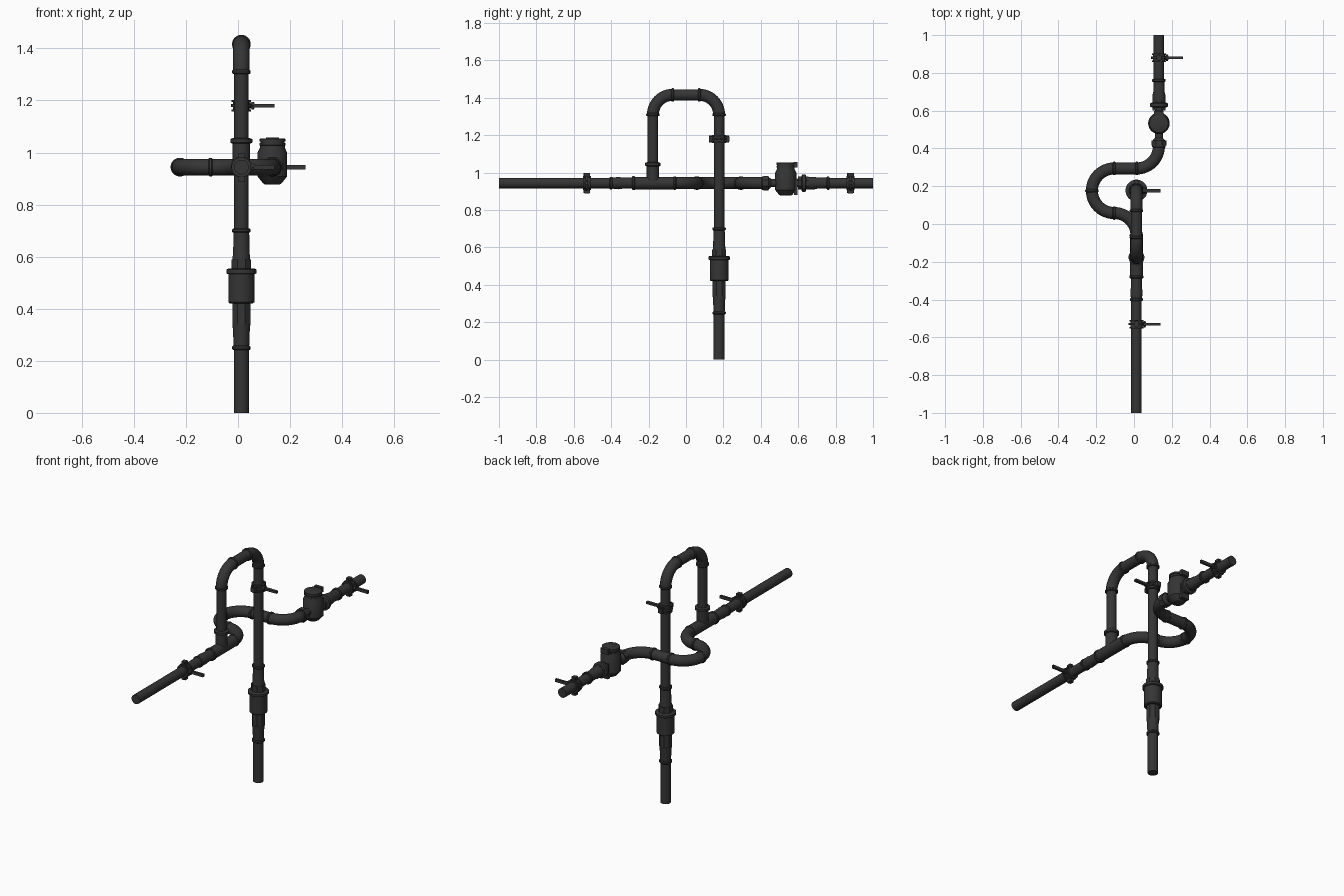
import bpy, bmesh
from math import pi, sin, cos, radians
from mathutils import Vector

if "Cube" in bpy.data.objects:
    bpy.data.objects.remove(bpy.data.objects["Cube"])

X, Y, Z = Vector((1, 0, 0)), Vector((0, 1, 0)), Vector((0, 0, 1))
MX, VY, TY, H = 0.013, 0.177, -0.177, 0.944   # riser x, riser y, tee y, run height
OX = 0.132                                    # outlet run x
P = 0.028                                     # pipe radius
dark = bpy.data.materials.new("dark_iron")
dark.diffuse_color = (0.035, 0.035, 0.035, 1)
dark.use_nodes = True
dark.node_tree.nodes["Principled BSDF"].inputs["Base Color"].default_value = dark.diffuse_color


def finish(name, bm):
    bmesh.ops.recalc_face_normals(bm, faces=bm.faces)
    me = bpy.data.meshes.new(name)
    bm.to_mesh(me)
    bm.free()
    ob = bpy.data.objects.new(name, me)
    bpy.context.collection.objects.link(ob)
    me.materials.append(dark)
    bpy.ops.object.select_all(action='DESELECT')
    ob.select_set(True)
    bpy.context.view_layer.objects.active = ob
    bpy.ops.object.shade_smooth_by_angle(angle=radians(35))
    return ob


def tube(name, rings, n, segs=32):
    """Skin of circles (centre, direction, radius); n lies in every circle's plane."""
    bm = bmesh.new()
    loops = []
    for c, d, r in rings:
        v = d.cross(n)
        loops.append([bm.verts.new(c + r * (n * cos(a) + v * sin(a)))
                      for a in [2 * pi * (i + 0.5) / segs for i in range(segs)]])
    for a, b in zip(loops, loops[1:]):
        for i in range(segs):
            j = (i + 1) % segs
            bm.faces.new((a[i], a[j], b[j], b[i]))
    bm.faces.new(loops[0])
    bm.faces.new(loops[-1])
    return finish(name, bm)


def lathe(name, base, axis, profile, segs=32):
    n = X if abs(axis.x) < 0.5 else Z
    return tube(name, [(base + axis * t, axis, r) for t, r in profile], n, segs)


def rod(name, base, axis, a, b, r, segs=32):
    return lathe(name, base, axis, [(a, r), (b, r)], segs)


def collar(name, base, axis, t, r=0.036, w=0.016):
    lathe(name, base, axis, [(t - w / 2, r - .004), (t - w / 4, r), (t + w / 4, r), (t + w / 2, r - .004)])


def elbow(name, centre, d0, d1, R=0.118, r=0.032):
    """Quarter bend: starts at centre - d1*R heading d0, ends at centre + d0*R heading d1."""
    rings = []
    for i in range(13):
        a = pi / 2 * i / 12
        rings.append((centre + R * (d0 * sin(a) - d1 * cos(a)), d0 * cos(a) + d1 * sin(a), r))
    tube(name, rings, d0.cross(d1))
    for k, (c, d, _) in enumerate((rings[0], rings[-1])):
        collar(f"{name}_collar_{k}", c, d, 0)


def box(name, centre, size):
    bm = bmesh.new()
    bmesh.ops.create_cube(bm, size=1)
    for v in bm.verts:
        v.co = centre + Vector([v.co[i] * size[i] for i in range(3)])
    return finish(name, bm)


def valve(name, c, axis):
    side = axis.cross(X)
    side = Vector([abs(k) for k in side])
    # ribbed body with end rims
    lathe(name + "_body", c, axis, [(-.022, .034), (-.022, .038), (-.014, .038), (-.014, .032), (-.006, .032),
          (-.006, .041), (.006, .041), (.006, .032), (.014, .032), (.014, .038), (.022, .038), (.022, .034)])
    # bolted ears, stem and lever
    box(name + "_ears", c, side * .11 + axis * .026 + X * .026)
    for s in (-1, 1):
        rod(f"{name}_bolt_{s}", c + side * .046 * s, axis, -.018, .018, .008, 6)
    rod(name + "_stem", c, X, 0, .05, .012, 16)
    rod(name + "_stem_nut", c, X, .038, .048, .017, 6)
    box(name + "_lever", c + X * .085, X * .084 + axis * .013 + side * .018)


# inlet run along y, with shut-off valve and tee
run = Vector((MX, 0, H))
rod("inlet_pipe", run, Y, -1, -.4, P)
valve("inlet_valve", run + Y * -.53, Y)
lathe("inlet_adapter", run, Y, [(-.4, .029), (-.36, .033), (-.34, .030), (-.28, .030)])
collar("inlet_adapter_collar", run, Y, -.4, .034)
rod("tee_run", run, Y, -.283, -.06, .034)
collar("tee_collar", run, Y, -.28, .038)
tee = Vector((MX, TY, 0))
rod("tee_branch", tee, Z, H, 1.05, .034)
lathe("tee_branch_collar", tee, Z, [(1.034, .034), (1.038, .042), (1.052, .042), (1.056, .030)])

# tall return loop
B = .106
rod("loop_riser", tee, Z, 1.04, 1.31, P)
elbow("loop_bend_first", Vector((MX, TY + B, 1.31)), Z, Y, B)
top = Vector((MX, 0, 1.31 + B))
rod("loop_top", top, Y, TY + B, VY - B, .030)
elbow("loop_bend_second", Vector((MX, VY - B, 1.31)), Y, -Z, B)

# vertical drop pipe with valve and filter housing
drop = Vector((MX, VY, 0))
rod("drop_pipe", drop, Z, .68, 1.31, P)
valve("drop_valve", drop + Z * 1.18, Z)
collar("drop_collar_upper", drop, Z, .70)
lathe("drop_adapter_upper", drop, Z, [(.55, .034), (.60, .034), (.61, .032), (.70, .030)])
rod("filter_nut_upper", drop, Z, .553, .59, .041, 8)
lathe("filter_flange", drop, Z, [(.533, .053), (.536, .058), (.55, .058), (.554, .052)])
lathe("filter_body", drop, Z, [(.42, .044), (.425, .05), (.54, .05)])
rod("filter_nut_lower", drop, Z, .34, .425, .037, 8)
lathe("drop_adapter_lower", drop, Z, [(.25, .030), (.31, .032), (.345, .035), (.35, .03)])
collar("drop_collar_lower", drop, Z, .25)
rod("ground_pipe", drop, Z, 0, .26, P + .001)

# sideways loop around the drop pipe
R = .118
elbow("side_bend_first", Vector((MX - R, -.06, H)), Y, -X, R)
x0, y0 = MX - R, -.06 + R
elbow("side_bend_second", Vector((x0, y0 + R, H)), -X, Y, R)
elbow("side_bend_third", Vector((x0, y0 + R, H)), Y, X, R)
y1 = y0 + 2 * R
rod("side_link", Vector((0, y1, H)), X, x0, OX - R, .031)
elbow("side_bend_fourth", Vector((OX - R, y1 + R, H)), X, Y, R)

# meter unions and outlet run
out = Vector((OX, 0, H))
rod("meter_inlet_nut", out, Y, .415, .442, .042, 8)
lathe("meter_inlet_cone", out, Y, [(.44, .036), (.455, .022), (.50, .022)])
rod("meter_outlet_neck", out, Y, .56, .625, .022)
lathe("meter_outlet_flange", out, Y, [(.618, .04), (.622, .047), (.638, .047), (.642, .04)])
rod("meter_outlet_nut", out, Y, .60, .655, .037, 8)
lathe("outlet_adapter", out, Y, [(.65, .034), (.685, .034), (.70, .030), (.76, .030)])
collar("outlet_collar", out, Y, .76)
rod("outlet_pipe", out, Y, .74, 1, P)
valve("outlet_valve", out + Y * .88, Y)

# meter body, register and hinged lid
meter = Vector((OX, .533, 0))
lathe("meter_body", meter, Z, [(.878, .030), (.882, .036), (.908, .057), (1.0, .057), (1.018, .048), (1.03, .048)])
lathe("meter_register", meter, Z, [(1.025, .045), (1.028, .050), (1.036, .050), (1.036, .046),
                                   (1.042, .046), (1.042, .050), (1.052, .050), (1.054, .046)])
box("meter_lid_hinge", meter + Vector((0, .053, 1.043)), (.05, .022, .03))
box("meter_rear_plate", meter + Vector((0, .054, .925)), (.05, .02, .09))
